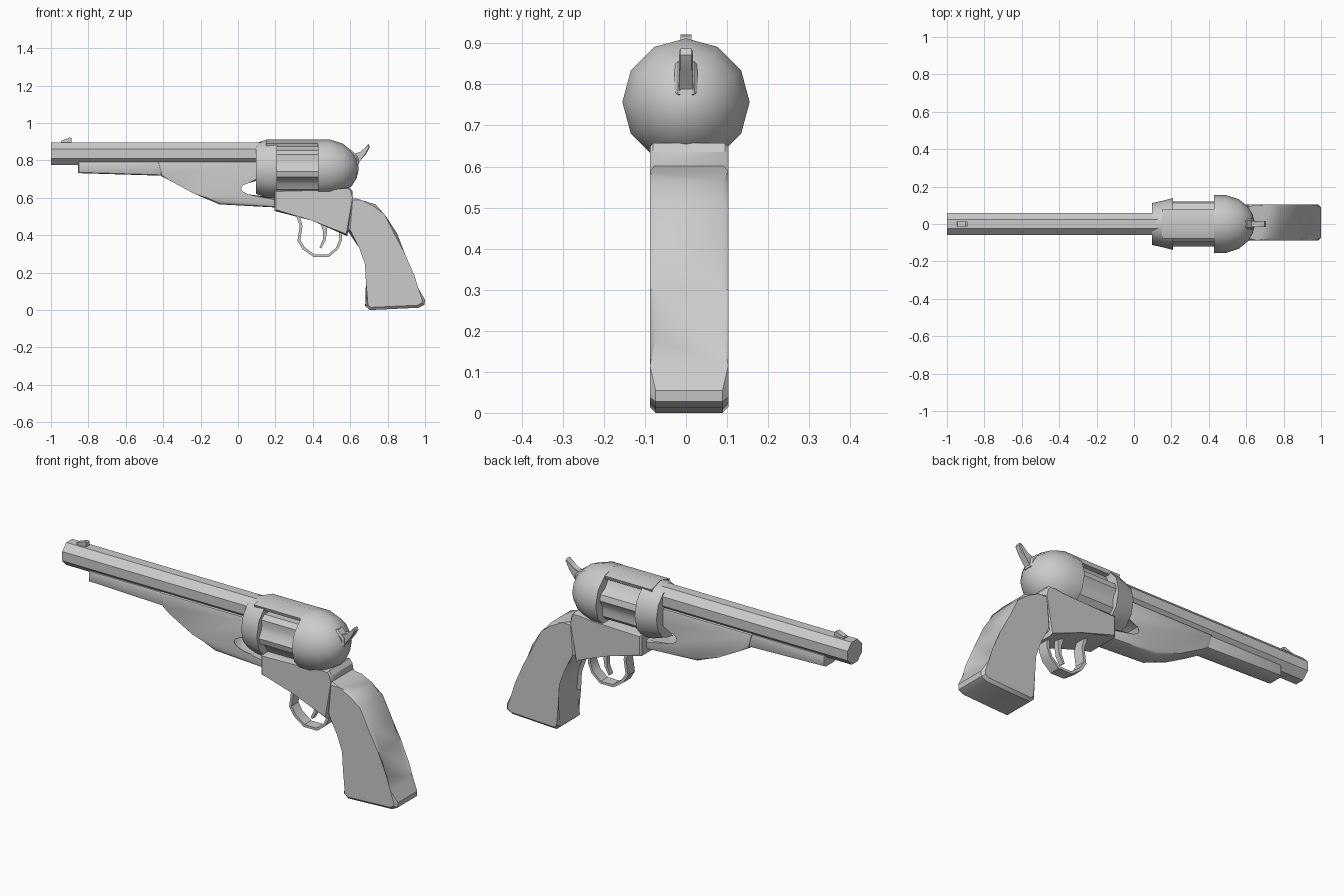
import bpy, bmesh
from math import sin, cos, pi, radians

if "Cube" in bpy.data.objects:
    bpy.data.objects.remove(bpy.data.objects["Cube"])


def finish(name, bm, angle=35):
    bmesh.ops.recalc_face_normals(bm, faces=bm.faces)
    me = bpy.data.meshes.new(name)
    bm.to_mesh(me)
    bm.free()
    ob = bpy.data.objects.new(name, me)
    bpy.context.collection.objects.link(ob)
    bpy.ops.object.select_all(action='DESELECT')
    ob.select_set(True)
    bpy.context.view_layer.objects.active = ob
    bpy.ops.object.shade_smooth_by_angle(angle=radians(angle))
    return ob


def prism(name, pts, y0, y1, bevel=0.0, segments=1):
    """Side profile (x, z) extruded across y, with softened side rims."""
    bm = bmesh.new()
    a = [bm.verts.new((x, y0, z)) for x, z in pts]
    b = [bm.verts.new((x, y1, z)) for x, z in pts]
    caps = [bm.faces.new(a), bm.faces.new(b[::-1])]
    n = len(pts)
    for i in range(n):
        j = (i + 1) % n
        bm.faces.new((a[i], b[i], b[j], a[j]))
    if bevel:
        rims = list({e for f in caps for e in f.edges})
        bmesh.ops.bevel(bm, geom=rims, offset=bevel, segments=segments,
                        profile=0.5, affect='EDGES', clamp_overlap=True)
    return finish(name, bm)


def loft(name, stations, section, zc):
    """Sections (y, z) scaled at stations (x, sy, sz) along the x axis."""
    bm = bmesh.new()
    rows = [[bm.verts.new((x, sy * u, zc + sz * v)) for u, v in section]
            for x, sy, sz in stations]
    n = len(section)
    for p, q in zip(rows, rows[1:]):
        for i in range(n):
            j = (i + 1) % n
            bm.faces.new((p[i], p[j], q[j], q[i]))
    bm.faces.new(rows[0])
    bm.faces.new(rows[-1][::-1])
    return finish(name, bm)


def ngon(n, start=0.0):
    return [(sin(start + 2 * pi * i / n), cos(start + 2 * pi * i / n))
            for i in range(n)]


AXIS = 0.757

# Barrel and front sight
loft("barrel", [(-1, .065, .065), (0.2, .065, .065)], ngon(8, pi / 8), 0.836)
prism("front_sight", [(-.95, .885), (-.945, .905), (-.9, .922), (-.89, .918),
                      (-.89, .885)], -.014, .014)

# Loading rod and the shaped lug beneath the barrel
prism("loading_rod", [(-.855, .795), (-.855, .732), (-.40, .718), (-.38, .795)],
      -.05, .05, .015, 2)
prism("under_lug", [(-.43, .795), (-.41, .716), (-.36, .69), (-.23, .62),
                    (-.1, .565), (.21, .548), (.21, .603), (.05, .605),
                    (.015, .622), (0, .648), (.015, .677), (.05, .692),
                    (.13, .695), (.13, .795)], -.056, .056, .014, 2)

# Front ring of the frame, rear shield and top strap
ring = ngon(12)
loft("front_ring", [(.097, .112, .136), (.15, .124, .154), (.208, .138, .155)],
     ring, AXIS)
shield = [(.427, .155), (.49, .155), (.56, .133), (.61, .092), (.635, .05),
          (.643, .015)]
loft("rear_shield", [(x, r, r) for x, r in shield], ring, AXIS)
strap = [(-.078, .133), (0, .155), (.078, .133), (.072, .115), (-.072, .115)]
loft("top_strap", [(.15, 1, 1), (.49, 1, 1)], strap, AXIS)

# Fluted cylinder: six scooped grooves
flutes = []
for i in range(24):
    r = (.122, .122, .103, .103)[i % 4]
    t = 2 * pi * (i + .5) / 24
    flutes.append((r * sin(t), r * cos(t)))
loft("cylinder", [(.2, 1, 1), (.435, 1, 1)], flutes, AXIS)

# Lower frame
prism("lower_frame", [(.195, .642), (.195, .53), (.40, .485), (.585, .395),
                      (.612, .60), (.612, .635), (.595, .657), (.56, .65),
                      (.50, .642)], -.088, .103, .008)

# Grip
prism("grip", [(.60, .605), (.66, .588), (.735, .565), (.785, .51), (.85, .41),
               (.893, .30), (.93, .18), (.965, .115), (1.0, .055),
               (.997, .028), (.965, .012), (.705, 0.0), (.68, .022),
               (.698, .15), (.692, .25), (.66, .34), (.585, .425)],
      -.088, .103, .014)

# Trigger guard: a thin band following an open path
outer = [(.305, .52), (.33, .45), (.318, .37), (.345, .325), (.405, .283),
         (.485, .283), (.535, .325), (.557, .375), (.553, .44)]
inner = [(.325, .52), (.345, .45), (.333, .375), (.357, .335), (.41, .296),
         (.48, .296), (.524, .333), (.542, .378), (.538, .44)]
prism("trigger_guard", outer + inner[::-1], -.022, .036)

# Trigger
prism("trigger", [(.43, .49), (.455, .42), (.455, .38), (.435, .335),
                  (.445, .33), (.468, .37), (.475, .41), (.475, .48)],
      -.006, .02)

# Hammer with curved spur
prism("hammer_base", [(.54, .86), (.605, .855), (.642, .82), (.645, .775),
                      (.56, .77)], -.028, .028, .008)
prism("hammer_spur", [(.59, .85), (.625, .832), (.655, .842), (.682, .87),
                      (.697, .888), (.705, .872), (.685, .835), (.65, .80),
                      (.635, .77), (.59, .77)], -.017, .017, .004)
